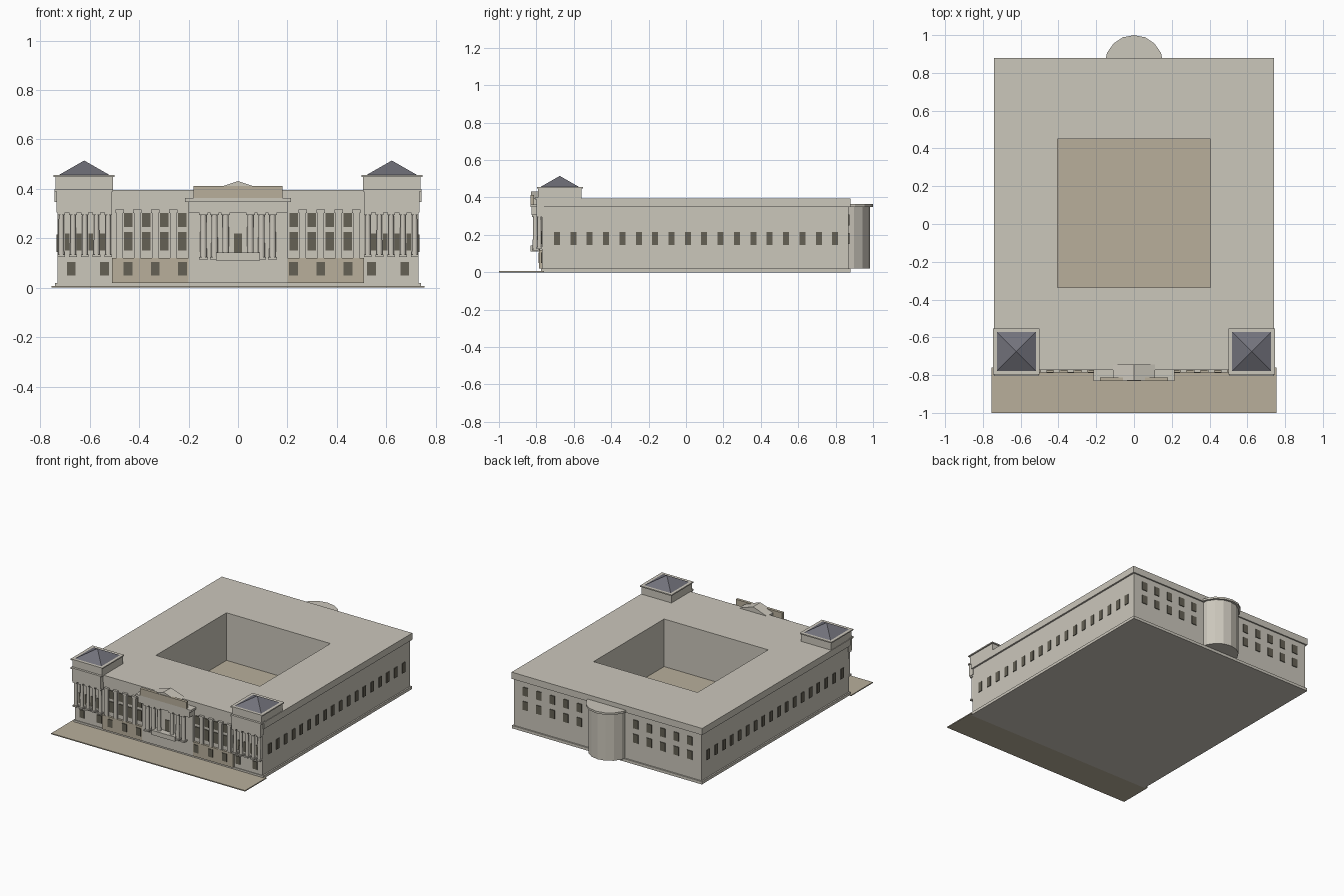
import bpy, bmesh, math
from mathutils import Matrix, Vector

if "Cube" in bpy.data.objects:
    bpy.data.objects.remove(bpy.data.objects["Cube"])

def mat(name, c):
    m = bpy.data.materials.new(name)
    m.diffuse_color = (*c, 1)
    m.use_nodes = True
    m.node_tree.nodes["Principled BSDF"].inputs["Base Color"].default_value = m.diffuse_color
    return m

STONE = mat("stone", (0.60, 0.57, 0.50))
BROWN = mat("brown_stone", (0.48, 0.43, 0.33))
DARK = mat("window_dark", (0.13, 0.12, 0.09))
SLATE = mat("slate", (0.17, 0.17, 0.20))

def finish(name, bm, m):
    bmesh.ops.recalc_face_normals(bm, faces=bm.faces)
    me = bpy.data.meshes.new(name)
    bm.to_mesh(me)
    bm.free()
    me.materials.append(m)
    ob = bpy.data.objects.new(name, me)
    bpy.context.collection.objects.link(ob)
    return ob

def add_box(bm, x0, x1, y0, y1, z0, z1):
    M = Matrix.Translation(((x0 + x1) / 2, (y0 + y1) / 2, (z0 + z1) / 2))
    bmesh.ops.create_cube(bm, size=1, matrix=M @ Matrix.Diagonal((x1 - x0, y1 - y0, z1 - z0, 1)))

def boxes(name, items, m=STONE):
    bm = bmesh.new()
    for b in items:
        add_box(bm, *b)
    return finish(name, bm, m)

def mirrored(items):
    return [b for i in items for b in (i, (-i[1], -i[0], *i[2:]))]

def ring(name, outer, inner, z0, z1, m=STONE):
    """Rectangular block with a rectangular well through it."""
    bm = bmesh.new()
    def loop(r, z):
        x0, x1, y0, y1 = r
        return [bm.verts.new((x, y, z)) for x, y in ((x0, y0), (x1, y0), (x1, y1), (x0, y1))]
    a, b, c, d = loop(outer, z0), loop(outer, z1), loop(inner, z1), loop(inner, z0)
    for p, q in ((a, b), (b, c), (c, d), (d, a)):
        for i in range(4):
            j = (i + 1) % 4
            bm.faces.new((p[i], p[j], q[j], q[i]))
    return finish(name, bm, m)

def add_cyl(bm, x, y, r0, r1, z0, z1, n):
    bmesh.ops.create_cone(bm, cap_ends=True, segments=n, radius1=r0, radius2=r1, depth=z1 - z0,
                          matrix=Matrix.Translation((x, y, (z0 + z1) / 2)))

def columns(name, xs, y, r, z0, z1):
    bm = bmesh.new()
    for x in xs:
        w = r * 1.3
        add_cyl(bm, x, y, r, r * 0.85, z0, z1, 12)
        add_box(bm, x - w, x + w, y - w, y + w, z0, z0 + 0.010)
        add_box(bm, x - w, x + w, y - w, y + w, z1 - 0.012, z1)
    ob = finish(name, bm, STONE)
    bpy.ops.object.select_all(action='DESELECT')
    ob.select_set(True)
    bpy.context.view_layer.objects.active = ob
    bpy.ops.object.shade_smooth_by_angle(angle=math.radians(40))

# main block with courtyard
yard = (-0.405, 0.405, -0.335, 0.45)
boxes("plinth", [(-0.74, 0.74, -0.775, 0.88, 0, 0.02)])
ring("main_walls", (-0.73, 0.73, -0.77, 0.87), yard, 0.02, 0.348)
ring("roof_cornice", (-0.742, 0.742, -0.772, 0.88), yard, 0.348, 0.395)
boxes("courtyard_floor", [(-0.405, 0.405, -0.335, 0.45, 0.02, 0.06)], BROWN)
boxes("front_terrace", [(-0.755, 0.755, -1.0, -0.76, 0, 0.007)], BROWN)

# rear apse
bm = bmesh.new()
add_cyl(bm, 0, 0.845, 0.14, 0.14, 0.02, 0.35, 16)
finish("apse", bm, STONE)
bm = bmesh.new()
add_cyl(bm, 0, 0.845, 0.155, 0.155, 0.35, 0.364, 16)
finish("apse_cap", bm, STONE)

# side and rear windows
boxes("side_windows", mirrored([(0.72, 0.735, y - 0.016, y + 0.016, 0.145, 0.215)
      for y in (-0.69 + 0.0875 * i for i in range(18))]), DARK)
boxes("rear_windows", mirrored([(x - 0.02, x + 0.02, 0.86, 0.875, z, z + 0.06)
      for x in (0.22, 0.325, 0.43, 0.535, 0.64) for z in (0.15, 0.25)]), DARK)

# front wings: brown base, pilasters and windows
boxes("wing_base", mirrored([(0.20, 0.51, -0.785, -0.765, 0.02, 0.12)]), BROWN)
pil = []
for x in (0.262, 0.335, 0.408, 0.478):
    pil += [(x - 0.013, x + 0.013, -0.784, -0.765, 0.12, 0.315),
            (x - 0.017, x + 0.017, -0.787, -0.765, 0.303, 0.316)]
boxes("wing_pilasters", mirrored(pil))
win = [(x - 0.017, x + 0.017, -0.776, -0.765, a, b)
       for x in (0.225, 0.298, 0.371, 0.445) for a, b in ((0.15, 0.225), (0.245, 0.303))]
win += [(x - 0.018, x + 0.018, -0.789, -0.765, 0.05, 0.105) for x in (0.225, 0.335, 0.445)]
win += [(x - 0.018, x + 0.018, -0.776, -0.765, 0.05, 0.105) for x in (0.54, 0.675)]
boxes("front_windows", mirrored(win), DARK)

# corner pavilions
boxes("pavilion_entablature", mirrored([(0.51, 0.735, -0.80, -0.76, 0.305, 0.39),
                                       (0.505, 0.742, -0.806, -0.76, 0.39, 0.40)]))
boxes("pavilion_attic", mirrored([(0.505, 0.738, -0.79, -0.56, 0.395, 0.448),
                                 (0.50, 0.746, -0.797, -0.552, 0.448, 0.456)]))
xs = [0.525 + 0.0475 * i for i in range(5)]
columns("pavilion_columns", xs + [-x for x in xs], -0.784, 0.012, 0.125, 0.307)
boxes("pavilion_windows", mirrored([(x - 0.010, x + 0.010, -0.774, -0.765, 0.15, 0.22)
      for x in (0.549, 0.596, 0.644, 0.691)]), DARK)
for side in (-1, 1):
    bm = bmesh.new()
    base = [bm.verts.new((side * 0.6225 + a * 0.103, -0.675 + b * 0.103, 0.456))
            for a, b in ((-1, -1), (1, -1), (1, 1), (-1, 1))]
    top = bm.verts.new((side * 0.6225, -0.675, 0.515))
    bm.faces.new(base)
    for i in range(4):
        bm.faces.new((base[i], base[(i + 1) % 4], top))
    finish("pavilion_roof", bm, SLATE)

# central portico
boxes("portico_wall", [(-0.20, 0.20, -0.785, -0.765, 0.02, 0.31)])
boxes("portico_entablature", [(-0.20, 0.20, -0.825, -0.765, 0.305, 0.348),
                              (-0.215, 0.215, -0.832, -0.77, 0.348, 0.363)])
boxes("portico_attic", [(-0.18, 0.18, -0.832, -0.812, 0.363, 0.412)], BROWN)
columns("portico_columns", [s * x for s in (-1, 1) for x in (0.05, 0.095, 0.14)],
        -0.806, 0.014, 0.115, 0.307)
boxes("balcony", [(-0.09, 0.09, -0.832, -0.78, 0.11, 0.142)])
boxes("portico_door", [(-0.017, 0.017, -0.789, -0.78, 0.142, 0.22)], DARK)

# gabled roof over the portico
bm = bmesh.new()
f = bm.faces.new([bm.verts.new((x, -0.828, z)) for x, z in
                  ((-0.11, 0.363), (0.11, 0.363), (0.11, 0.395), (0, 0.432), (-0.11, 0.395))])
g = bmesh.ops.extrude_face_region(bm, geom=[f])
bmesh.ops.translate(bm, vec=Vector((0, 0.083, 0)),
                    verts=[v for v in g["geom"] if isinstance(v, bmesh.types.BMVert)])
finish("portico_gable", bm, STONE)
